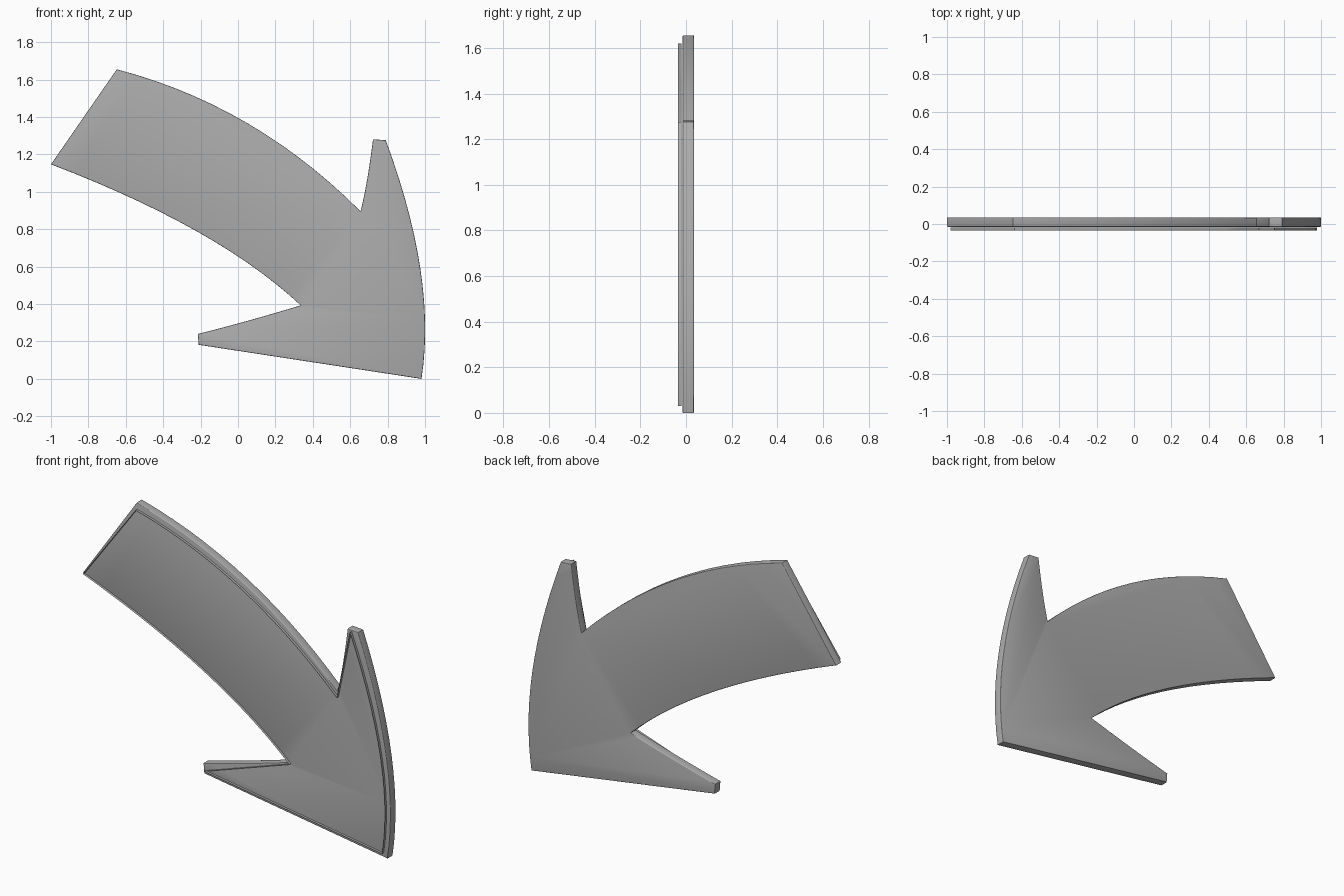
import bpy, bmesh
from mathutils import Vector

if "Cube" in bpy.data.objects:
    bpy.data.objects.remove(bpy.data.objects["Cube"])

grey = bpy.data.materials.new("dark_grey")
grey.diffuse_color = (0.42, 0.42, 0.42, 1)
grey.use_nodes = True
grey.node_tree.nodes["Principled BSDF"].inputs["Base Color"].default_value = grey.diffuse_color


def outline(segments, steps=14):
    """Closed x/z outline; each segment is (start, control or None), ending at the next start."""
    pts = []
    for i, (start, ctrl) in enumerate(segments):
        a, b = Vector(start), Vector(segments[(i + 1) % len(segments)][0])
        if ctrl is None:
            pts.append(a)
            continue
        c = Vector(ctrl)
        for k in range(steps):
            t = k / steps
            pts.append(a * (1 - t) ** 2 + c * 2 * t * (1 - t) + b * t * t)
    return pts


def plate(name, pts, y0, y1, rounding, rim=None):
    """Extrude an outline from y0 to y1 with softened rims; with rim, keep only a mitred border."""
    bm = bmesh.new()
    face = bm.faces.new([bm.verts.new((p.x, y0, p.y)) for p in pts])
    if rim:
        ring = bmesh.ops.inset_region(bm, faces=[face], thickness=rim,
                                      use_boundary=True, use_even_offset=True)['faces']
        inner = [f for f in bm.faces if f not in ring]
        bmesh.ops.delete(bm, geom=inner, context='FACES_ONLY')
    ext = bmesh.ops.extrude_face_region(bm, geom=bm.faces[:], use_keep_orig=True)
    verts = [g for g in ext['geom'] if isinstance(g, bmesh.types.BMVert)]
    bmesh.ops.translate(bm, verts=verts, vec=(0, y1 - y0, 0))
    bmesh.ops.recalc_face_normals(bm, faces=bm.faces[:])
    # Soften the front and back rims
    rims = [e for e in bm.edges if abs(e.verts[0].co.y - e.verts[1].co.y) < 1e-5
            and e.calc_face_angle(0) > 1.0]
    bmesh.ops.bevel(bm, geom=rims, offset=rounding, segments=3, profile=0.5,
                    affect='EDGES', clamp_overlap=True)
    mesh = bpy.data.meshes.new(name)
    bm.to_mesh(mesh)
    bm.free()
    mesh.materials.append(grey)
    obj = bpy.data.objects.new(name, mesh)
    bpy.context.collection.objects.link(obj)
    bpy.ops.object.select_all(action='DESELECT')
    obj.select_set(True)
    bpy.context.view_layer.objects.active = obj
    bpy.ops.object.shade_smooth_by_angle(angle=0.7)
    return obj


# Thick curved arrow body
body = outline([
    ((-0.648, 1.655), (0.089, 1.463)),   # upper edge of the shaft
    ((0.655, 0.896), (0.69, 1.03)),      # upper barb, inner side
    ((0.722, 1.281), None),              # blunt barb end
    ((0.79, 1.276), (1.065, 0.537)),     # outer edge of the head
    ((0.981, 0.0), None),                # arrow point
    ((-0.21, 0.182), None),              # blunt lower barb end
    ((-0.215, 0.24), (0.07, 0.312)),     # lower barb, inner side
    ((0.335, 0.393), (-0.105, 0.806)),   # lower edge of the shaft
    ((-1.0, 1.147), None),               # tail end
])
plate("arrow_body", body, -0.015, 0.035, 0.004)

# Thin raised outline floating just in front of the body
border = outline([
    ((-0.64, 1.62), (0.08, 1.435)),
    ((0.667, 0.868), None),
    ((0.752, 1.275), (1.045, 0.53)),
    ((0.96, 0.03), None),
    ((-0.195, 0.205), None),
    ((0.358, 0.393), (-0.09, 0.815)),
    ((-0.982, 1.153), None),
])
plate("arrow_border", border, -0.035, -0.02, 0.004, rim=0.018)
